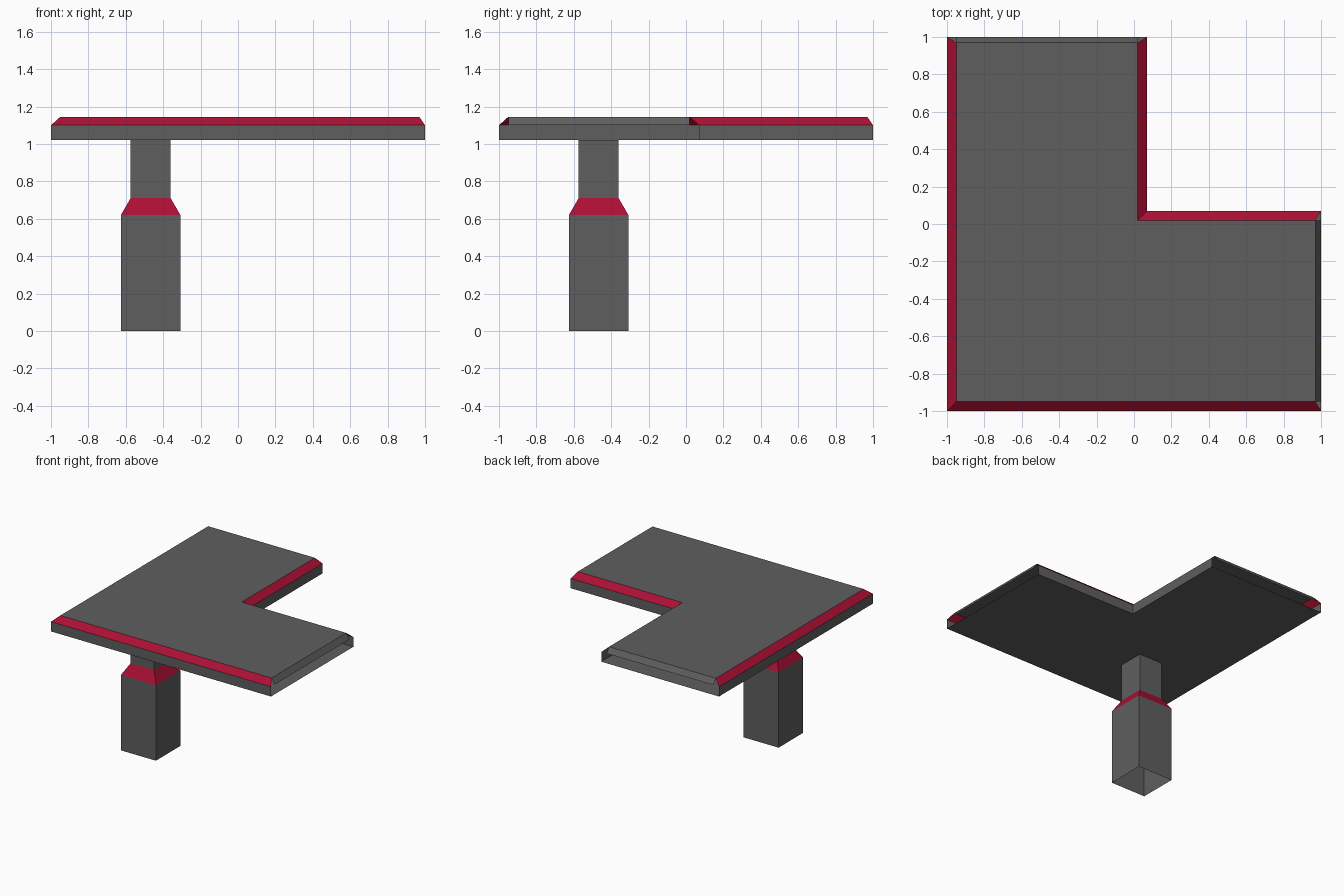
import bpy, bmesh

if "Cube" in bpy.data.objects:
    bpy.data.objects.remove(bpy.data.objects["Cube"])


def make_material(name, rgb):
    mat = bpy.data.materials.new(name)
    mat.diffuse_color = (*rgb, 1.0)
    mat.use_nodes = True
    mat.node_tree.nodes["Principled BSDF"].inputs["Base Color"].default_value = mat.diffuse_color
    return mat


GREY = make_material("dark grey", (0.114, 0.114, 0.114))
RED = make_material("crimson red", (0.41, 0.005, 0.034))


def finish(bm, name):
    mesh = bpy.data.meshes.new(name)
    bm.to_mesh(mesh)
    bm.free()
    mesh.materials.append(GREY)
    mesh.materials.append(RED)
    obj = bpy.data.objects.new(name, mesh)
    bpy.context.collection.objects.link(obj)
    return obj


def ring(bm, points, z):
    return [bm.verts.new((x, y, z)) for x, y in points]


def bridge(bm, low, high, material=0, skip=()):
    n = len(low)
    for i in range(n):
        if i not in skip:
            j = (i + 1) % n
            face = bm.faces.new((low[i], low[j], high[j], high[i]))
            face.material_index = material


# L-shaped top: floor, walls and red bevel, with the two short ends left open
outline = [(-1, -1), (1, -1), (1, 0.07), (0.07, 0.07), (0.07, 1), (-1, 1)]
inset = [(-0.95, -0.95), (0.97, -0.95), (0.97, 0.02),
         (0.02, 0.02), (0.02, 0.97), (-0.95, 0.97)]
OPEN_ENDS = (1, 4)
bm = bmesh.new()
bottom = ring(bm, outline, 1.02)
rim = ring(bm, outline, 1.10)
top = ring(bm, inset, 1.145)
bm.faces.new(bottom[::-1])
bridge(bm, bottom, rim, 0, OPEN_ENDS)
bridge(bm, rim, top, 1, OPEN_ENDS)
bm.faces.new(top)

# Grey sloping lips over the open ends
for i, (dx, dy) in zip(OPEN_ENDS, ((0.03, 0), (0, 0.03))):
    a, b = top[i], top[i + 1]
    low = [bm.verts.new((v.co.x + dx, v.co.y + dy, 1.10)) for v in (a, b)]
    bm.faces.new((low[0], low[1], b, a))
finish(bm, "corner_top")

# Square leg: wide base, red taper, narrow neck, open underneath
CENTRE = -0.467


def square(half):
    return [(CENTRE + sx * half, CENTRE + sy * half)
            for sx, sy in ((-1, -1), (1, -1), (1, 1), (-1, 1))]


bm = bmesh.new()
rings = [ring(bm, square(h), z) for h, z in
         ((0.159, 0.0), (0.159, 0.62), (0.107, 0.71), (0.107, 1.02))]
for k in range(3):
    bridge(bm, rings[k], rings[k + 1], 1 if k == 1 else 0)
finish(bm, "leg")
